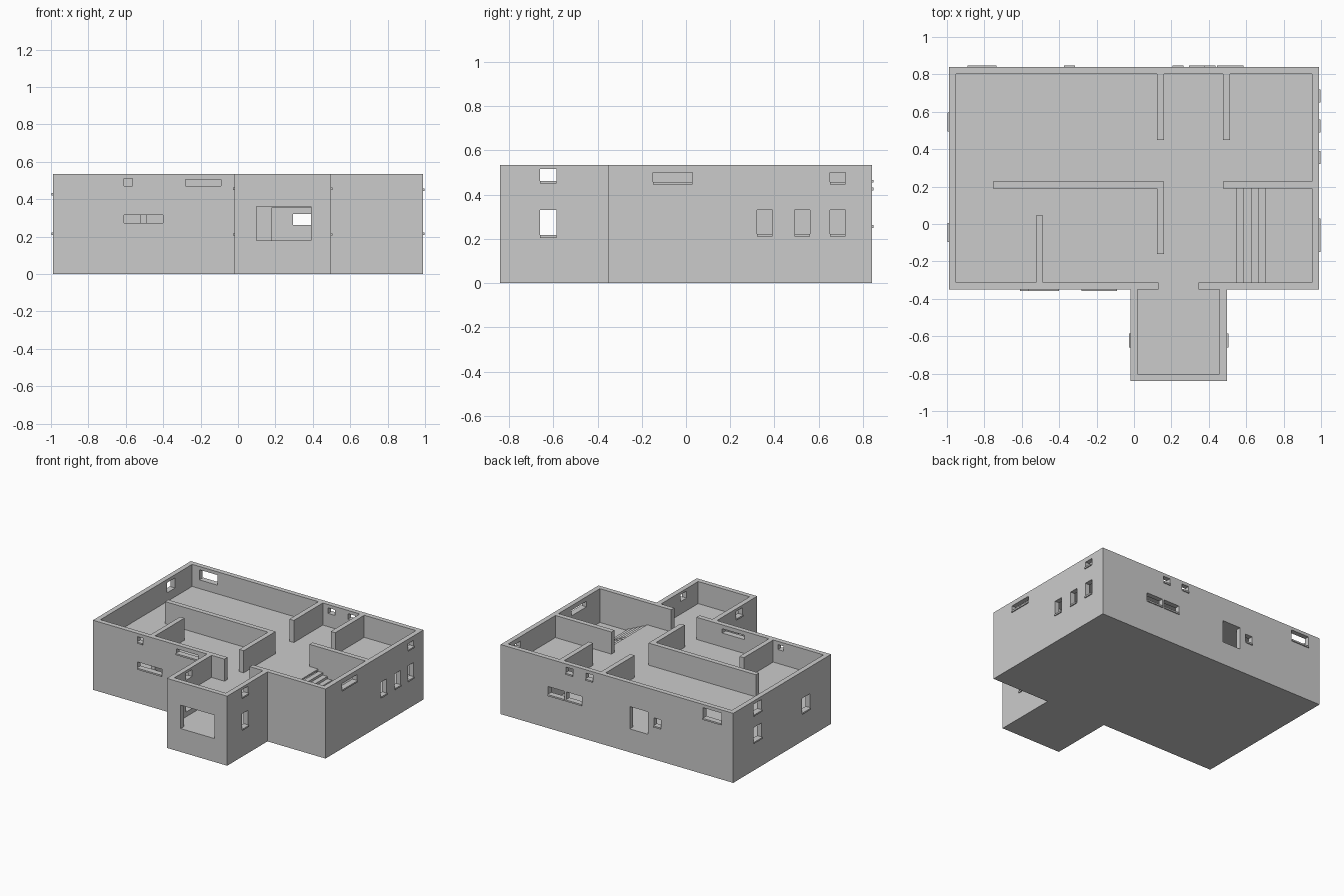
import bpy
import bmesh

old = bpy.data.objects.get("Cube")
if old:
    bpy.data.objects.remove(old, do_unlink=True)

# Single plaster colour
plaster = bpy.data.materials.new("grey plaster")
plaster.use_nodes = True
plaster.diffuse_color = (0.6, 0.6, 0.6, 1)
plaster.node_tree.nodes["Principled BSDF"].inputs["Base Color"].default_value = (0.6, 0.6, 0.6, 1)

TOP = 0.535          # wall tops
GROUND = 0.18        # lower floor surface
CEILING = 0.352      # underside of upper floor
FLOOR = 0.365        # upper floor surface
T = 0.038            # wall thickness
W, BACK, FRONT = 0.99, 0.84, -0.35
PL, PR, PF = -0.018, 0.496, -0.84   # porch left, right, front
SILL, LIP = 0.012, 0.008


def boxes(name, spans):
    """One mesh made of boxes given as (x0, x1, y0, y1, z0, z1)."""
    bm = bmesh.new()
    for x0, x1, y0, y1, z0, z1 in spans:
        verts = bmesh.ops.create_cube(bm, size=1)["verts"]
        for v in verts:
            v.co = (x1 if v.co.x > 0 else x0,
                    y1 if v.co.y > 0 else y0,
                    z1 if v.co.z > 0 else z0)
    mesh = bpy.data.meshes.new(name)
    bm.to_mesh(mesh)
    bm.free()
    mesh.materials.append(plaster)
    ob = bpy.data.objects.new(name, mesh)
    bpy.context.scene.collection.objects.link(ob)
    return ob


def cut(ob, spans):
    """Cut box openings out of an object and bake the result."""
    cutter = boxes("cutter", spans)
    cutter.hide_render = True
    mod = ob.modifiers.new("openings", "BOOLEAN")
    mod.operation = "DIFFERENCE"
    mod.solver = "EXACT"
    mod.object = cutter
    graph = bpy.context.evaluated_depsgraph_get()
    mesh = bpy.data.meshes.new_from_object(ob.evaluated_get(graph))
    ob.modifiers.clear()
    ob.data = mesh
    bpy.data.objects.remove(cutter, do_unlink=True)


def outer_wall(name, axis, face, side, start, end, windows, doors=()):
    """Wall along an axis; face is its outer plane, side the outward sign.
    Openings are (from, to, bottom, top); windows also get a sill."""
    def span(a, b, near, far, z0, z1):
        n, f = sorted((near, far))
        return (a, b, n, f, z0, z1) if axis == "x" else (n, f, a, b, z0, z1)

    inner = face - side * T
    wall = boxes(name, [span(start, end, face, inner, 0, TOP)])
    cut(wall, [span(a, b, face + side * T, inner - side * T, z0, z1)
               for a, b, z0, z1 in list(windows) + list(doors)])
    if windows:
        boxes(name + "_sills", [span(a, b, face + side * LIP, inner, z0, z0 + SILL)
                                for a, b, z0, z1 in windows])


# Main outer walls
outer_wall("front_wall", "x", FRONT, -1, -W, W,
           [(-0.61, -0.565, 0.46, 0.51), (-0.28, -0.09, 0.46, 0.505),
            (-0.61, -0.40, 0.26, 0.315)],
           [(0.13, 0.345, FLOOR, 0.6), (0.18, 0.42, GROUND, CEILING)])
outer_wall("back_wall", "x", BACK, 1, -W, W,
           [(-0.89, -0.735, 0.42, 0.51), (-0.375, -0.315, 0.25, 0.32),
            (0.295, 0.43, 0.25, 0.32), (0.445, 0.585, 0.25, 0.32),
            (0.205, 0.265, 0.455, 0.51), (0.375, 0.435, 0.455, 0.51)],
           [(-0.265, -0.11, GROUND, CEILING)])
outer_wall("left_wall", "y", W, 1, FRONT + T, BACK - T,
           [(-0.15, 0.03, 0.445, 0.50), (0.65, 0.72, 0.445, 0.50)]
           + [(y, y + 0.07, 0.21, 0.33) for y in (0.32, 0.49, 0.65)])
outer_wall("right_wall", "y", -W, -1, FRONT + T, BACK - T,
           [(0.495, 0.595, 0.42, 0.51), (0.495, 0.595, 0.21, 0.33),
            (-0.095, 0.005, 0.21, 0.33)])

# Porch walls
outer_wall("porch_front_wall", "x", PF, -1, PL, PR, [], [(0.10, 0.39, GROUND, 0.36)])
for name, face, side in (("porch_left_wall", PR, 1), ("porch_right_wall", PL, -1)):
    outer_wall(name, "y", face, side, PF + T, FRONT,
               [(-0.66, -0.585, 0.205, 0.33), (-0.66, -0.585, 0.45, 0.515)])

# Solid base
boxes("base", [(-W + T, W - T, FRONT + T, BACK - T, 0, GROUND),
               (PL + T, PR - T, PF + T, FRONT, 0, GROUND)])
boxes("lower_threshold", [(PL + T, PR - T, FRONT, FRONT + T, 0, GROUND)])

# Upper floor with stairwell
WELL_X, WELL_Y0, WELL_Y1 = 0.55, FRONT + T, 0.19
upper = boxes("upper_floor", [(-W + T, W - T, FRONT + T, BACK - T, CEILING, FLOOR)])
cut(upper, [(WELL_X, W, FRONT, WELL_Y1, GROUND, TOP)])
boxes("porch_upper_floor", [(PL + T, PR - T, PF + T, FRONT, 0.36, FLOOR)])

# Steps down to the sunken room
RUN, RISE = 0.039, 0.018
LOW = FLOOR - 5 * RISE
steps, curb = [], []
for i in range(4):
    x, z = WELL_X + i * RUN, FLOOR - (i + 1) * RISE
    steps.append((x, x + RUN, WELL_Y0, WELL_Y1, GROUND, z))
    curb.append((x, x + RUN, -0.07, -0.043, z, z + 0.006))
boxes("steps", steps)
boxes("step_divider", curb)
boxes("sunken_floor", [(WELL_X + 4 * RUN, W - T, WELL_Y0, WELL_Y1, GROUND, LOW)])

# Interior walls on both storeys
plan = [(0.122, 0.16, 0.45, BACK - T), (-0.755, 0.16, 0.19, 0.228),
        (0.122, 0.16, -0.16, 0.19), (-0.524, -0.487, FRONT + T, 0.045),
        (0.475, W - T, 0.19, 0.228)]
names = ["back_partition", "long_partition", "hall_partition",
         "front_partition", "stair_partition"]
for name, (x0, x1, y0, y1) in zip(names, plan):
    boxes("upper_" + name, [(x0, x1, y0, y1, FLOOR, TOP)])
    boxes("lower_" + name, [(x0, x1, y0, y1, GROUND, CEILING)])
boxes("upper_side_partition", [(0.475, 0.513, 0.45, BACK - T, FLOOR, TOP)])
boxes("lower_side_partition", [(0.60, 0.638, 0.45, BACK - T, GROUND, CEILING)])
